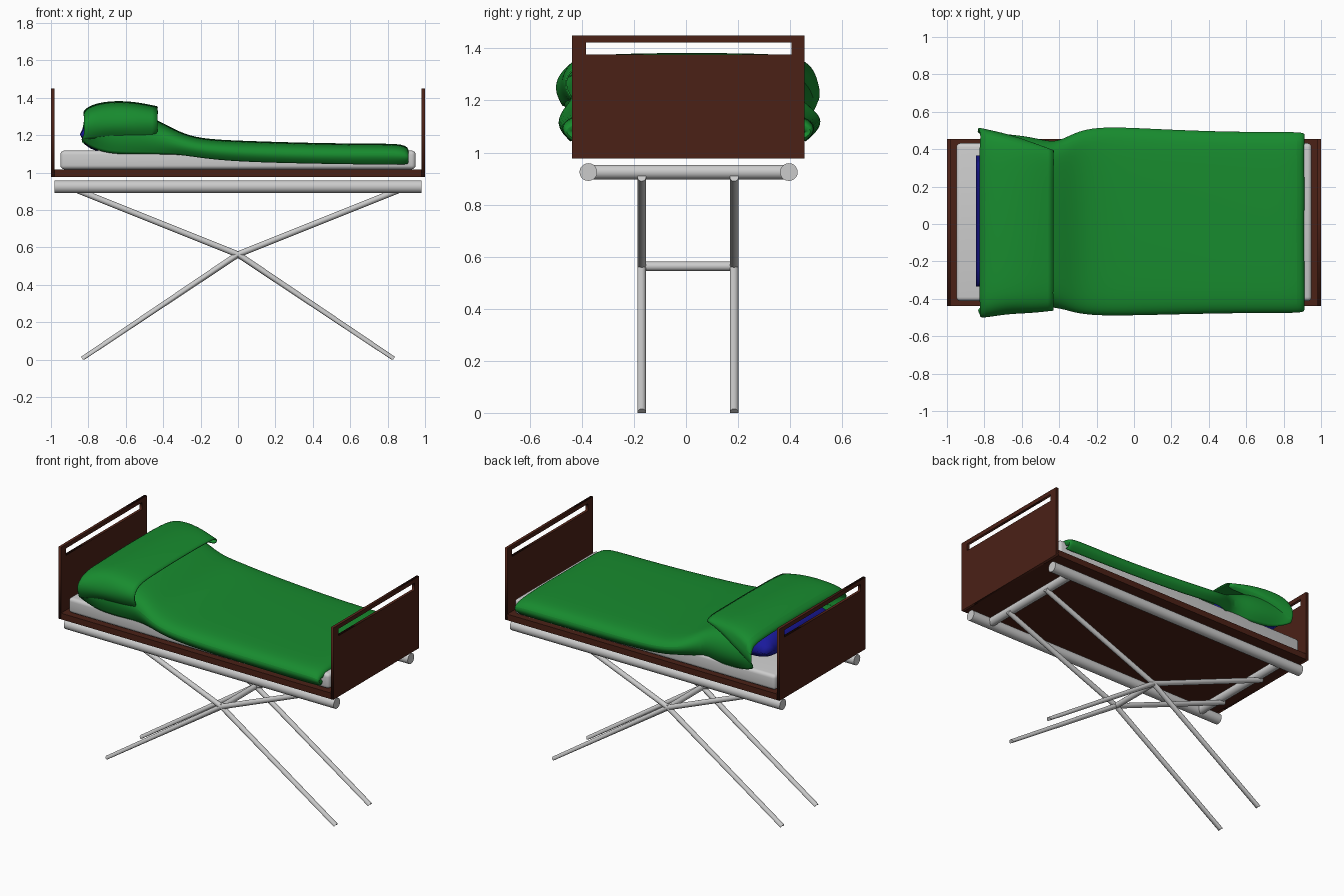
import bpy, bmesh, math, random
from mathutils import Vector

if "Cube" in bpy.data.objects:
    bpy.data.objects.remove(bpy.data.objects["Cube"])

random.seed(4)
CY = 0.01  # bed centre line


def material(name, rgb):
    m = bpy.data.materials.new(name)
    m.diffuse_color = (*rgb, 1)
    m.use_nodes = True
    m.node_tree.nodes["Principled BSDF"].inputs["Base Color"].default_value = m.diffuse_color
    return m


BROWN = material("dark_wood", (0.07, 0.015, 0.008))
GREEN = material("green_cloth", (0.009, 0.26, 0.028))
BLUE = material("blue_cloth", (0.01, 0.01, 0.33))


def add(name, bm, mat=None, smooth=False):
    bmesh.ops.recalc_face_normals(bm, faces=bm.faces)
    me = bpy.data.meshes.new(name)
    bm.to_mesh(me)
    bm.free()
    ob = bpy.data.objects.new(name, me)
    bpy.context.collection.objects.link(ob)
    if mat:
        me.materials.append(mat)
    if smooth:
        bpy.context.view_layer.objects.active = ob
        bpy.ops.object.select_all(action='DESELECT')
        ob.select_set(True)
        bpy.ops.object.shade_smooth_by_angle(angle=math.radians(45))
    return ob


def box(name, lo, hi, mat=None, bevel=0):
    bm = bmesh.new()
    bmesh.ops.create_cube(bm, size=1)
    lo, hi = Vector(lo), Vector(hi)
    for v in bm.verts:
        v.co = (lo + hi) / 2 + v.co * (hi - lo)
    if bevel:
        bmesh.ops.bevel(bm, geom=bm.edges[:], offset=bevel, segments=4,
                        profile=0.5, affect='EDGES')
    return add(name, bm, mat, bevel > 0)


def tube(name, a, b, r):
    bm = bmesh.new()
    a, b = Vector(a), Vector(b)
    bmesh.ops.create_cone(bm, cap_ends=True, segments=20, radius1=r, radius2=r,
                          depth=(b - a).length)
    q = (b - a).to_track_quat('Z', 'Y')
    for v in bm.verts:
        v.co = (a + b) / 2 + q @ v.co
        v.co.z = max(v.co.z, 0)  # feet are cut flat on the ground
    return add(name, bm, None, True)


# Head and foot boards with a long grip slot
def end_board(name, x):
    cu = bpy.data.curves.new(name, 'CURVE')
    cu.dimensions, cu.fill_mode, cu.extrude = '2D', 'BOTH', 0.009
    for y0, y1, z0, z1 in ((-0.438, 0.455, 0.977, 1.45), (-0.385, 0.405, 1.377, 1.423)):
        sp = cu.splines.new('POLY')
        sp.points.add(3)
        for p, (y, z) in zip(sp.points, ((y0, z0), (y1, z0), (y1, z1), (y0, z1))):
            p.co = (y, z, 0, 1)
        sp.use_cyclic_u = True
    cu.materials.append(BROWN)
    ob = bpy.data.objects.new(name, cu)
    ob.rotation_euler = (math.pi / 2, 0, math.pi / 2)
    ob.location.x = x
    bpy.context.collection.objects.link(ob)


end_board("headboard", -0.991)
end_board("footboard", 0.991)

# Bed base and mattress
box("bed_base", (-0.985, -0.438, 0.977), (0.985, 0.455, 1.017), BROWN)
box("mattress", (-0.95, -0.412, 1.018), (0.95, 0.432, 1.118), None, 0.022)

# Under-frame: rails, cross bars, bent crossing legs, pivot bar
for side, y in (("front", -0.375), ("back", 0.395)):
    tube(side + "_rail", (-0.982, y, 0.925), (0.982, y, 0.925), 0.034)
for side, x in (("head", -0.83), ("foot", 0.83)):
    tube(side + "_cross_bar", (x, -0.375, 0.925), (x, 0.395, 0.925), 0.028)
    for row, y in (("front", -0.17), ("back", 0.185)):
        tube(f"{row}_{side}_upper_leg", (x * 1.03, y, 0.905), (0, y, 0.563), 0.0165)
        tube(f"{row}_{side}_lower_leg", (0, y, 0.563), (x, y, 0.002), 0.0165)
tube("pivot_bar", (0, -0.18, 0.563), (0, 0.195, 0.563), 0.018)

# Pillow: puffed grid mirrored top to bottom
bm = bmesh.new()
bmesh.ops.create_grid(bm, x_segments=16, y_segments=16, size=1)
for v in bm.verts:
    x, y = v.co.x, v.co.y
    puff = max(0, (1 - x ** 4) * (1 - y ** 4)) ** 0.6
    v.co = (x * 0.22, y * 0.35, 0.095 * puff)
pillow = add("pillow", bm, BLUE, True)
pillow.location = (-0.625, 0.015, 1.205)
mir = pillow.modifiers.new("mirror", 'MIRROR')
mir.use_axis = (False, False, True)

# Blanket: half section lofted from the foot, over the pillow, then folded back
SECTION = ((0, 1), (0.3, 0.995), (0.6, 0.975), (0.8, 0.94), (0.93, 0.83),
           (1.0, 0.55), (0.99, 0.25), (0.93, 0))
# x, top z, front half width, front hem z, back half width, back hem z
STATIONS = (
    (0.895, 1.09, 0.44, 1.07, 0.45, 1.07),
    (0.915, 1.12, 0.475, 1.05, 0.475, 1.05),
    (0.89, 1.152, 0.485, 1.045, 0.48, 1.045),
    (0.75, 1.152, 0.485, 1.045, 0.482, 1.045),
    (0.4, 1.155, 0.49, 1.05, 0.485, 1.05),
    (0.0, 1.168, 0.5, 1.06, 0.505, 1.06),
    (-0.2, 1.178, 0.502, 1.08, 0.51, 1.08),
    (-0.32, 1.215, 0.485, 1.1, 0.48, 1.1),
    (-0.42, 1.275, 0.45, 1.1, 0.42, 1.1),
    (-0.55, 1.325, 0.46, 1.1, 0.455, 1.1),
    (-0.70, 1.345, 0.475, 1.1, 0.465, 1.1),
    (-0.79, 1.325, 0.495, 1.14, 0.49, 1.14),
    (-0.835, 1.305, 0.515, 1.18, 0.505, 1.17),
    (-0.81, 1.355, 0.52, 1.18, 0.51, 1.18),
    (-0.69, 1.383, 0.495, 1.19, 0.475, 1.23),
    (-0.55, 1.378, 0.485, 1.19, 0.43, 1.29),
    (-0.43, 1.352, 0.475, 1.2, 0.385, 1.31),
)
bm = bmesh.new()
rows = []
for x, top, wf, hf, wb, hb in STATIONS:
    row = []
    for sign, w, hem, pts in ((-1, wf, hf, SECTION[:0:-1]), (1, wb, hb, SECTION)):
        for fy, fz in pts:
            rough = 0.014 if x < -0.6 and fy > 0.9 else 0.003
            jx, jy = (random.uniform(-rough, rough) for _ in range(2))
            row.append(bm.verts.new((x + jx, CY + sign * w * fy + jy, hem + (top - hem) * fz)))
    rows.append(row)
for a, b in zip(rows, rows[1:]):
    for i in range(len(a) - 1):
        bm.faces.new((a[i], a[i + 1], b[i + 1], b[i]))
blanket = add("blanket", bm, GREEN, True)
blanket.modifiers.new("soften", 'SUBSURF').levels = 2
blanket.modifiers["soften"].render_levels = 2
sol = blanket.modifiers.new("thickness", 'SOLIDIFY')
sol.thickness, sol.offset = 0.006, 0
